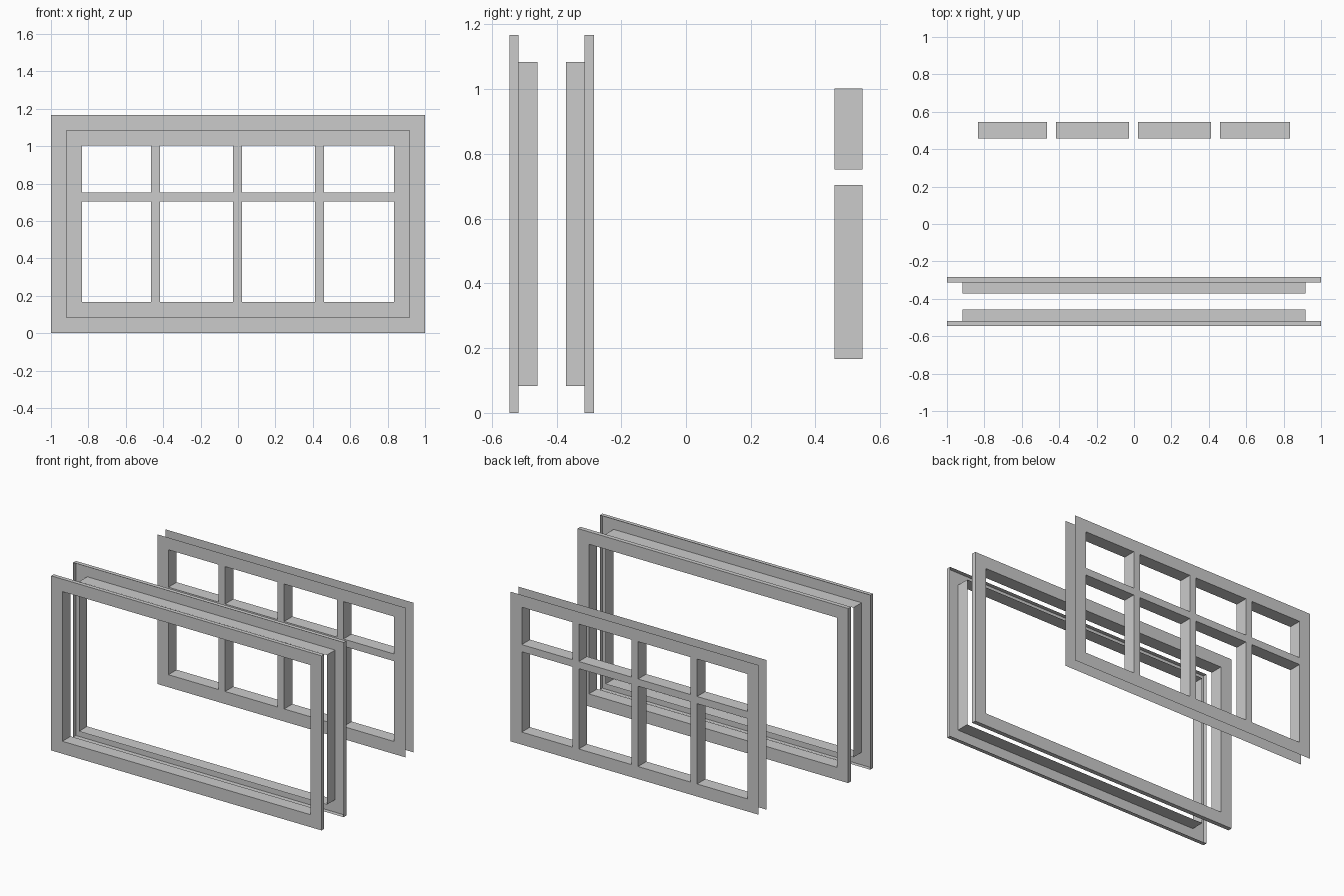
import bpy
import bmesh

if "Cube" in bpy.data.objects:
    bpy.data.objects.remove(bpy.data.objects["Cube"])


def finish(name, bm):
    bmesh.ops.remove_doubles(bm, verts=bm.verts, dist=1e-5)
    bmesh.ops.recalc_face_normals(bm, faces=bm.faces)
    mesh = bpy.data.meshes.new(name)
    bm.to_mesh(mesh)
    bm.free()
    obj = bpy.data.objects.new(name, mesh)
    bpy.context.collection.objects.link(obj)
    return obj


def quad(bm, *pts):
    bm.faces.new([bm.verts.new(p) for p in pts])


def rect_loop(bm, inset, y):
    # Rectangular ring of the opening, inset from the outer size
    x, z0, z1 = 1 - inset, inset, 1.167 - inset
    return [bm.verts.new((px, y, pz))
            for px, pz in ((-x, z0), (x, z0), (x, z1), (-x, z1))]


def trim_frame(name, y_rim, y_face, y_sleeve):
    # Open-backed trim: thin outer rim, flat face, deep inner sleeve
    bm = bmesh.new()
    profile = [(0, y_rim), (0, y_face), (0.0833, y_face), (0.0833, y_sleeve)]
    loops = [rect_loop(bm, i, y) for i, y in profile]
    for a, b in zip(loops, loops[1:]):
        for k in range(4):
            n = (k + 1) % 4
            bm.faces.new((a[k], a[n], b[n], b[k]))
    return finish(name, bm)


def window_grille(name, xs, zs, y0, y1):
    # Two sheets joined only by the walls of the pane openings
    bm = bmesh.new()
    for i, (xa, xb) in enumerate(zip(xs, xs[1:])):
        for j, (za, zb) in enumerate(zip(zs, zs[1:])):
            c = [(xa, za), (xb, za), (xb, zb), (xa, zb)]
            if i % 2 and j % 2:
                for (px, pz), (qx, qz) in zip(c, c[1:] + c[:1]):
                    quad(bm, (px, y0, pz), (qx, y0, qz),
                         (qx, y1, qz), (px, y1, pz))
            else:
                for y in (y0, y1):
                    quad(bm, *[(x, y, z) for x, z in c])
    bmesh.ops.remove_doubles(bm, verts=bm.verts, dist=1e-5)
    bmesh.ops.recalc_face_normals(bm, faces=bm.faces)
    bmesh.ops.dissolve_limit(bm, angle_limit=0.01, verts=bm.verts,
                             edges=bm.edges)
    return finish(name, bm)


# Front and back trims, facing away from each other
trim_frame("front_trim", -0.518, -0.545, -0.458)
trim_frame("back_trim", -0.313, -0.284, -0.371)

# Grille with four columns and two rows of panes
window_grille("window_grille",
              [-0.917, -0.835, -0.464, -0.416, -0.027, 0.021,
               0.411, 0.459, 0.833, 0.917],
              [0.0833, 0.167, 0.704, 0.752, 1.002, 1.0833],
              0.458, 0.545)
